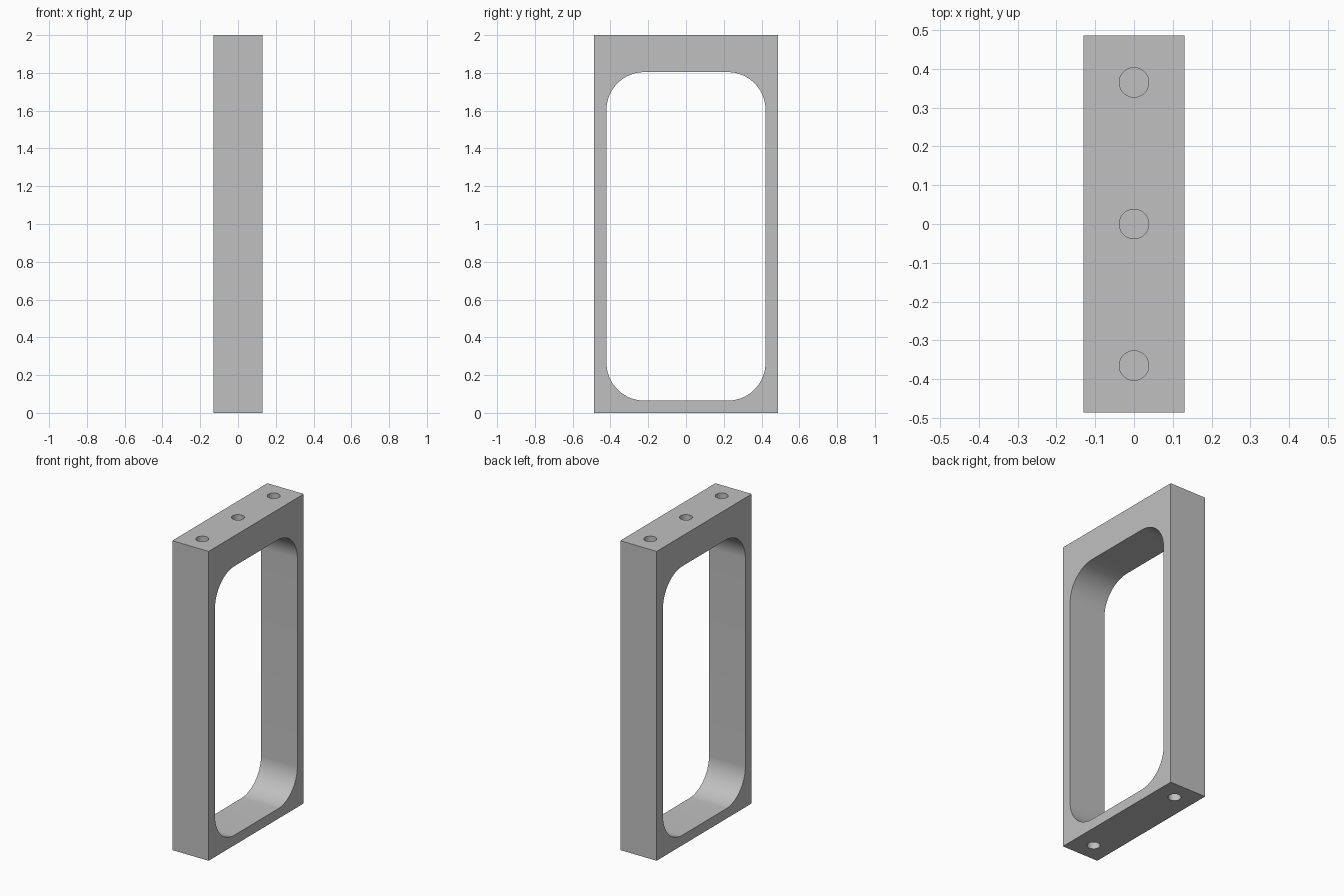
import bpy, bmesh, math
from mathutils import Matrix, Vector

if "Cube" in bpy.data.objects:
    bpy.data.objects.remove(bpy.data.objects["Cube"], do_unlink=True)

WIDTH, DEPTH, HEIGHT = 0.26, 0.972, 2.0
HOLE_Y, HOLE_RADIUS = 0.365, 0.038
TOP_HOLE_DEPTH, BOTTOM_HOLE_DEPTH = 0.12, 0.075

grey = bpy.data.materials.new("plain grey")
grey.use_nodes = True
colour = (0.53, 0.53, 0.53, 1)
grey.diffuse_color = colour
grey.node_tree.nodes["Principled BSDF"].inputs["Base Color"].default_value = colour


def make_object(name, bm):
    mesh = bpy.data.meshes.new(name)
    bm.to_mesh(mesh)
    bm.free()
    mesh.materials.append(grey)
    obj = bpy.data.objects.new(name, mesh)
    bpy.context.collection.objects.link(obj)
    return obj


def box(name, size, centre, corner=0):
    """Box, optionally with its four edges along x rounded."""
    bm = bmesh.new()
    bmesh.ops.create_cube(bm, size=1)
    bmesh.ops.scale(bm, vec=size, verts=bm.verts)
    bmesh.ops.translate(bm, vec=centre, verts=bm.verts)
    if corner:
        edges = [e for e in bm.edges
                 if abs(e.verts[0].co.x - e.verts[1].co.x) > 0.01]
        bmesh.ops.bevel(bm, geom=edges, offset=corner, segments=20,
                        profile=0.5, affect='EDGES')
    return make_object(name, bm)


def hole_cutter(name, y, z, depth):
    """Upright cylinder reaching depth to both sides of height z."""
    bm = bmesh.new()
    bmesh.ops.create_cone(bm, cap_ends=True, segments=48, radius1=HOLE_RADIUS,
                          radius2=HOLE_RADIUS, depth=2 * depth,
                          matrix=Matrix.Translation(Vector((0, y, z))))
    return make_object(name, bm)


# Solid block
frame = box("frame", (WIDTH, DEPTH, HEIGHT), (0, 0, HEIGHT / 2))

# Rounded window through the block, and blind holes in both ends
low, high = 0.065, 1.804
cutters = [box("window_cutter", (1, 0.842, high - low),
               (0, 0, (low + high) / 2), corner=0.2)]
for y in (-HOLE_Y, 0, HOLE_Y):
    cutters.append(hole_cutter("top_hole_cutter", y, HEIGHT, TOP_HOLE_DEPTH))
for y in (-HOLE_Y, HOLE_Y):
    cutters.append(hole_cutter("bottom_hole_cutter", y, 0, BOTTOM_HOLE_DEPTH))

for cutter in cutters:
    cut = frame.modifiers.new(cutter.name, 'BOOLEAN')
    cut.operation = 'DIFFERENCE'
    cut.solver = 'EXACT'
    cut.object = cutter

# Apply the cuts and drop the cutters
bpy.context.view_layer.update()
graph = bpy.context.evaluated_depsgraph_get()
result = bpy.data.meshes.new_from_object(frame.evaluated_get(graph))
frame.modifiers.clear()
frame.data = result
result.name = "frame"
for cutter in cutters:
    bpy.data.objects.remove(cutter, do_unlink=True)

# One material slot for the whole part
result.materials.clear()
result.materials.append(grey)
for face in result.polygons:
    face.material_index = 0

# Smooth the rounded corners and hole walls
bpy.ops.object.select_all(action='DESELECT')
frame.select_set(True)
bpy.context.view_layer.objects.active = frame
bpy.ops.object.shade_smooth_by_angle(angle=math.radians(30))
